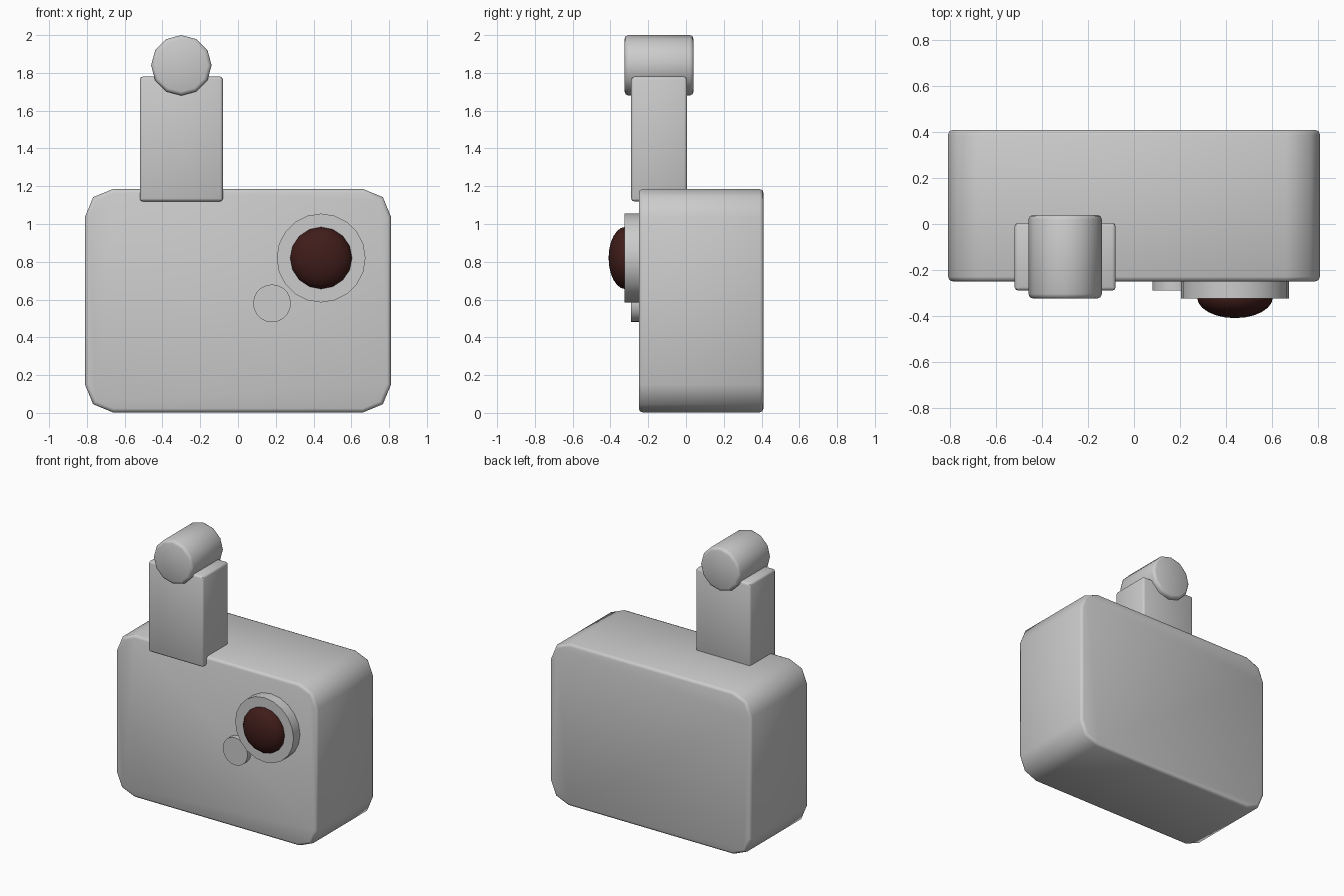
import bpy, bmesh, math
from mathutils import Matrix

if "Cube" in bpy.data.objects:
    bpy.data.objects.remove(bpy.data.objects["Cube"])


def finish(name, bm, bevel=0.0):
    """Turn a bmesh into a named, smooth-by-angle object with an optional edge bevel."""
    bmesh.ops.recalc_face_normals(bm, faces=bm.faces)
    mesh = bpy.data.meshes.new(name)
    bm.to_mesh(mesh)
    bm.free()
    ob = bpy.data.objects.new(name, mesh)
    bpy.context.collection.objects.link(ob)
    bpy.ops.object.select_all(action='DESELECT')
    ob.select_set(True)
    bpy.context.view_layer.objects.active = ob
    if bevel:
        mod = ob.modifiers.new("edge_bevel", 'BEVEL')
        mod.width, mod.segments = bevel, 2
        mod.limit_method, mod.angle_limit = 'ANGLE', math.radians(50)
        bpy.ops.object.modifier_apply(modifier=mod.name)
    bpy.ops.object.shade_smooth_by_angle(angle=math.radians(46))
    return ob


def extrude_y(name, outline, y0, y1, bevel=0.0):
    """Extrude an x-z outline from y0 back to y1."""
    bm = bmesh.new()
    face = bm.faces.new([bm.verts.new((x, y0, z)) for x, z in outline])
    new = bmesh.ops.extrude_face_region(bm, geom=[face], use_keep_orig=True)["geom"]
    for v in new:
        if isinstance(v, bmesh.types.BMVert):
            v.co.y = y1
    return finish(name, bm, bevel)


def rounded(x0, x1, z0, z1, r, steps):
    pts = []
    for i, (cx, cz) in enumerate([(x1 - r, z1 - r), (x0 + r, z1 - r),
                                  (x0 + r, z0 + r), (x1 - r, z0 + r)]):
        for k in range(steps + 1):
            a = math.pi / 2 * (i + k / steps)
            pts.append((cx + r * math.cos(a), cz + r * math.sin(a)))
    return pts


def circle(cx, cz, r, n):
    return [(cx + r * math.cos(math.tau * k / n), cz + r * math.sin(math.tau * k / n))
            for k in range(n)]


# Main housing
extrude_y("housing", rounded(-0.81, 0.81, 0.003, 1.185, 0.147, 2), -0.25, 0.41, 0.02)

# Upright post and the round knob on top of it
extrude_y("post", [(-0.52, 1.12), (-0.08, 1.12), (-0.08, 1.78), (-0.52, 1.78)],
          -0.29, 0.005, 0.015)
extrude_y("knob", circle(-0.30, 1.84, 0.16, 12), -0.325, 0.04, 0.02)

# Lens ring and small button, slightly sunk in the housing
extrude_y("lens_ring", circle(0.44, 0.82, 0.235, 20), -0.325, -0.24)
extrude_y("button", circle(0.18, 0.58, 0.10, 20), -0.29, -0.24)

# Dark domed lens
bm = bmesh.new()
bmesh.ops.create_uvsphere(bm, u_segments=16, v_segments=12, radius=1)
bmesh.ops.transform(bm, verts=bm.verts, matrix=Matrix.Translation((0.44, -0.32, 0.82))
                    @ Matrix.Diagonal((0.165, 0.09, 0.165, 1))
                    @ Matrix.Rotation(math.pi / 2, 4, 'X'))
lens = finish("lens", bm)
mat = bpy.data.materials.new("dark_red")
mat.diffuse_color = (0.05, 0.012, 0.01, 1)
mat.use_nodes = True
mat.node_tree.nodes["Principled BSDF"].inputs["Base Color"].default_value = mat.diffuse_color
lens.data.materials.append(mat)
